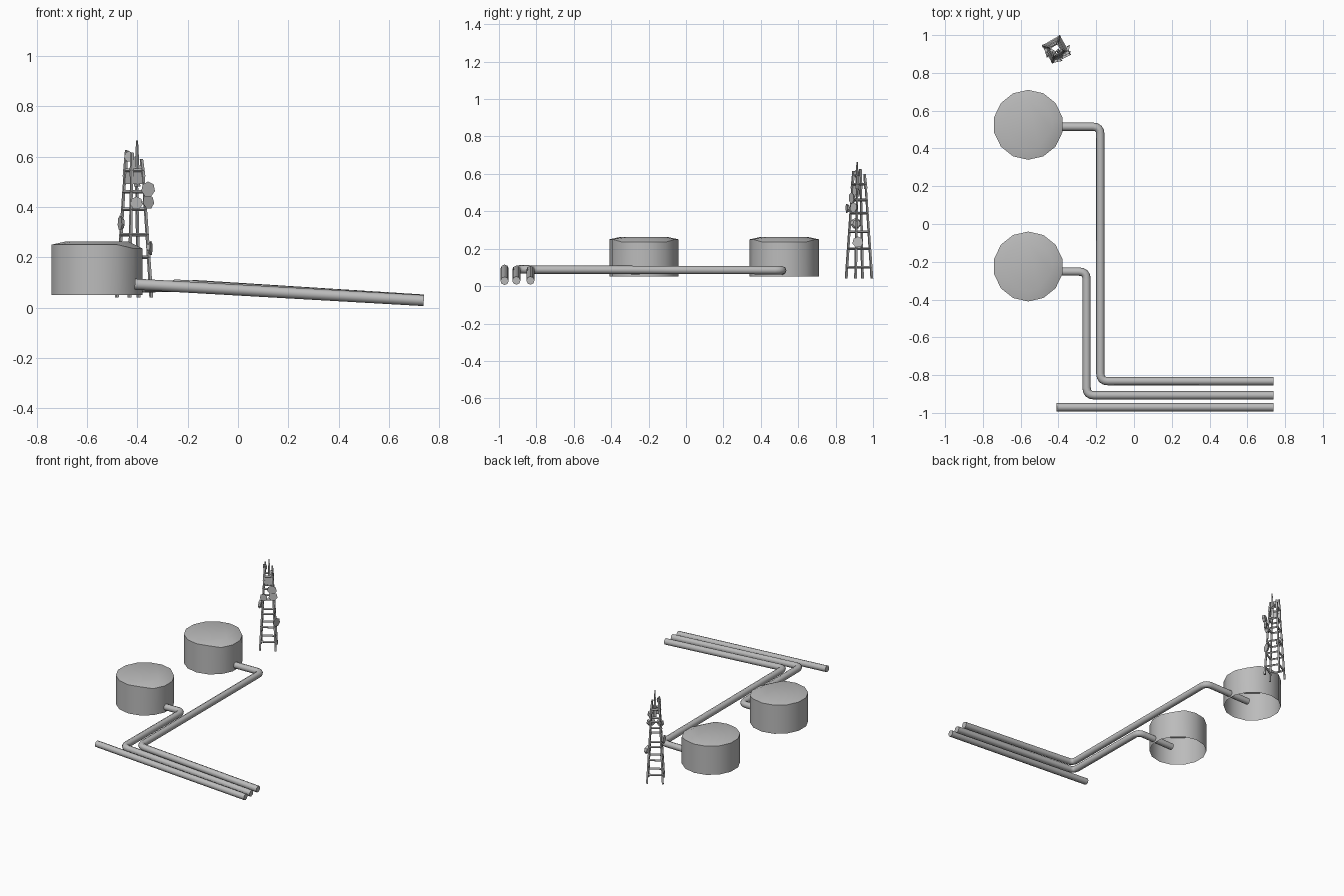
import bpy
import bmesh
import math
from mathutils import Vector

cube = bpy.data.objects.get("Cube")
if cube:
    bpy.data.objects.remove(cube)

grey = bpy.data.materials.new("plain grey")
grey.use_nodes = True
grey.diffuse_color = (0.5, 0.5, 0.5, 1)
grey.node_tree.nodes["Principled BSDF"].inputs["Base Color"].default_value = (0.5, 0.5, 0.5, 1)


def select_only(obj):
    bpy.ops.object.select_all(action='DESELECT')
    obj.select_set(True)
    bpy.context.view_layer.objects.active = obj


def add_mesh(name, bm, smooth=None):
    mesh = bpy.data.meshes.new(name)
    bm.normal_update()
    bm.to_mesh(mesh)
    bm.free()
    mesh.materials.append(grey)
    obj = bpy.data.objects.new(name, mesh)
    bpy.context.collection.objects.link(obj)
    if smooth:
        select_only(obj)
        bpy.ops.object.shade_smooth_by_angle(angle=math.radians(smooth))
    return obj


# Storage tank: open underneath, with a slightly raised lid dipping towards the pipe
def tank(name, x, y, radius=0.185, sides=14):
    bm = bmesh.new()
    rings = []
    for r, z in ((radius, 0.05), (radius, 0.25), (0.13, 0.262)):
        ring = []
        for i in range(sides):
            a = math.tau * (i + 0.5) / sides
            dip = 0.015 if z == 0.25 and math.cos(a) > 0.7 else 0
            ring.append(bm.verts.new((x + r * math.cos(a), y + r * math.sin(a), z - dip)))
        rings.append(ring)
    for low, high in zip(rings, rings[1:]):
        for i in range(sides):
            j = (i + 1) % sides
            bm.faces.new((low[i], low[j], high[j], high[i]))
    bm.faces.new(rings[-1])
    add_mesh(name, bm, 40)


tank("rear_tank", -0.56, 0.525)
tank("front_tank", -0.56, -0.225)


# Pipe: swept round section along a path with rounded corners
def pipe(name, corners, radius=0.022, bend=0.04):
    pts = [Vector(c) for c in corners]
    path = [pts[0]]
    for a, b, c in zip(pts, pts[1:], pts[2:]):
        start = b + (a - b).normalized() * bend
        end = b + (c - b).normalized() * bend
        for i in range(5):
            t = i / 4
            path.append(start * (1 - t) ** 2 + b * 2 * t * (1 - t) + end * t * t)
    path.append(pts[-1])
    curve = bpy.data.curves.new(name, 'CURVE')
    curve.dimensions = '3D'
    curve.bevel_depth = radius
    curve.bevel_resolution = 2
    curve.use_fill_caps = True
    spline = curve.splines.new('POLY')
    spline.points.add(len(path) - 1)
    for point, co in zip(spline.points, path):
        point.co = (*co, 1)
    curve.materials.append(grey)
    obj = bpy.data.objects.new(name, curve)
    bpy.context.collection.objects.link(obj)
    select_only(obj)
    bpy.ops.object.convert(target='MESH')
    bpy.ops.object.shade_smooth_by_angle(angle=math.radians(50))


END = 0.738
pipe("rear_tank_pipe", [(-0.53, 0.515, 0.08), (-0.178, 0.515, 0.085),
                        (-0.178, -0.832, 0.088), (END, -0.832, 0.03)])
pipe("front_tank_pipe", [(-0.53, -0.252, 0.08), (-0.251, -0.252, 0.085),
                         (-0.251, -0.907, 0.09), (END, -0.907, 0.03)])
pipe("straight_pipe", [(-0.41, -0.97, 0.093), (END, -0.97, 0.028)])


# Radio tower helpers
def cone(bm, p, q, r1, r2, sides=4):
    p, q = Vector(p), Vector(q)
    made = bmesh.ops.create_cone(bm, cap_ends=True, segments=sides, radius1=r1,
                                 radius2=r2, depth=(q - p).length)
    spin = (q - p).to_track_quat('Z', 'Y')
    for v in made["verts"]:
        v.co = spin @ v.co + (p + q) / 2


CENTRE = Vector((-0.413, 0.925, 0))
FOOT, TOP = 0.04, 0.55


def corner(i, z):
    r = 0.071 + (0.036 - 0.071) * (z - FOOT) / (TOP - FOOT)
    a = math.radians(75 + 90 * i)
    return CENTRE + Vector((r * math.cos(a), r * math.sin(a), z))


# Tapered legs
bm = bmesh.new()
for i in range(4):
    cone(bm, corner(i, FOOT), corner(i, TOP), 0.008, 0.006)
add_mesh("tower_legs", bm)

# Horizontal rungs
bm = bmesh.new()
for z in (0.10, 0.20, 0.29, 0.39, 0.46, 0.545):
    for i in range(4):
        cone(bm, corner(i, z), corner(i + 1, z), 0.007, 0.007)
add_mesh("tower_rungs", bm)

# Side panels under the tower head
bm = bmesh.new()
for i in (1, 2):
    bm.faces.new([bm.verts.new(p) for p in (corner(i, 0.49), corner(i + 1, 0.49),
                                           corner(i + 1, TOP), corner(i, TOP))])
add_mesh("tower_panels", bm)

# Masts on the head
bm = bmesh.new()
cone(bm, CENTRE + Vector((0.012, -0.01, 0.48)), CENTRE + Vector((0.012, -0.01, 0.663)), 0.013, 0.004)
for i, height in enumerate((0.60, 0.625, 0.615, 0.59)):
    base = corner(i, TOP - 0.03)
    cone(bm, base, base.lerp(CENTRE, 0.2) * 1 + Vector((0, 0, height - base.lerp(CENTRE, 0.2).z)), 0.009, 0.007)
add_mesh("tower_masts", bm)

# Head antennas and dishes: position, facing direction, radius
bm = bmesh.new()
for place, facing, r in (
        ((-0.36, 0.89, 0.47), (0.5, -1, 0), 0.031),
        ((-0.36, 0.90, 0.42), (0.8, -1, 0.1), 0.029),
        ((-0.405, 0.865, 0.415), (0.2, -1, 0), 0.026),
        ((-0.463, 0.91, 0.335), (-1, -0.3, 0), 0.03),
        ((-0.352, 0.92, 0.235), (1, -0.2, 0), 0.03),
        ((-0.43, 0.915, 0.60), (-0.6, -1, 0), 0.022)):
    centre, out = Vector(place), Vector(facing).normalized()
    cone(bm, centre - out * 0.007, centre + out * 0.007, r * 0.7, r, 7)
add_mesh("tower_dishes", bm)
